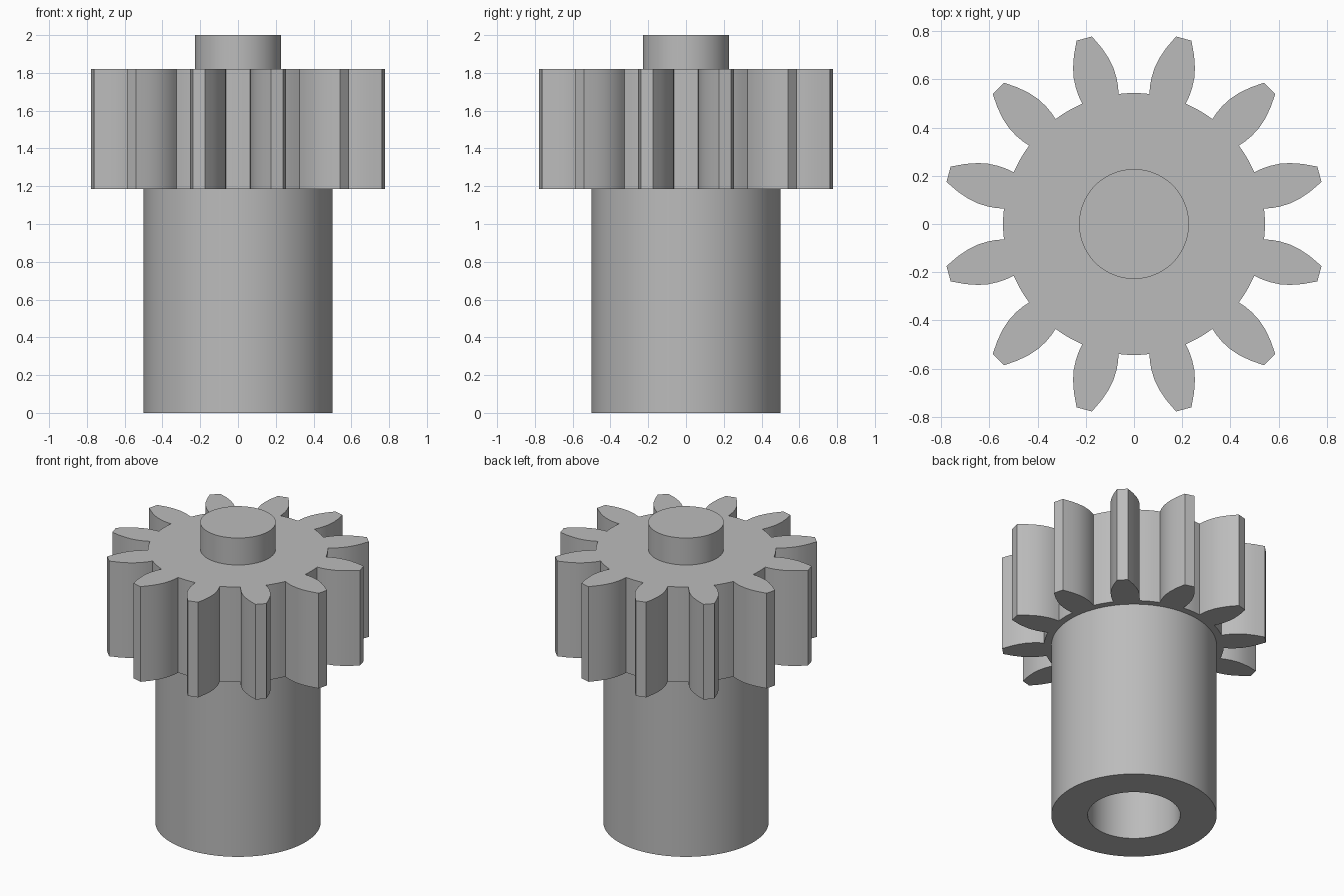
import bpy, bmesh
from math import cos, sin, pi, radians

cube = bpy.data.objects.get("Cube")
if cube:
    bpy.data.objects.remove(cube, do_unlink=True)

steel = bpy.data.materials.new("grey_steel")
steel.use_nodes = True
colour = (0.5, 0.5, 0.5, 1)
steel.diffuse_color = colour
steel.node_tree.nodes["Principled BSDF"].inputs["Base Color"].default_value = colour


def finish(bm, name, angle):
    bmesh.ops.recalc_face_normals(bm, faces=bm.faces)
    mesh = bpy.data.meshes.new(name)
    bm.to_mesh(mesh)
    bm.free()
    mesh.materials.append(steel)
    ob = bpy.data.objects.new(name, mesh)
    bpy.context.collection.objects.link(ob)
    bpy.ops.object.select_all(action="DESELECT")
    ob.select_set(True)
    bpy.context.view_layer.objects.active = ob
    bpy.ops.object.shade_smooth_by_angle(angle=radians(angle))


def lathe(name, profile, sides=96):
    """Spin an (radius, z) profile around z; end rings are capped when radius is 0."""
    bm = bmesh.new()
    verts = [bm.verts.new((r, 0, z)) for r, z in profile]
    edges = [bm.edges.new(pair) for pair in zip(verts, verts[1:])]
    bmesh.ops.spin(bm, geom=verts + edges, cent=(0, 0, 0), axis=(0, 0, 1),
                   angle=2 * pi, steps=sides, use_merge=True)
    bmesh.ops.remove_doubles(bm, verts=bm.verts, dist=1e-5)
    finish(bm, name, 30)


GEAR_BOTTOM, GEAR_TOP = 1.185, 1.82
TEETH = 12

# Sleeve with a blind bore open at the bottom
lathe("sleeve", [(0, 1.18), (0.28, 1.18), (0.28, 0), (0.5, 0), (0.5, GEAR_BOTTOM)])

# Toothed gear: half a tooth flank as (distance out, half width), mirrored
flank = [(0.538, 0.078), (0.57, 0.084), (0.605, 0.087), (0.65, 0.085),
         (0.69, 0.077), (0.74, 0.06), (0.797, 0.033)]
tooth = [(r, -w) for r, w in flank] + [(r, w) for r, w in reversed(flank)]
root = 0.5436
bm = bmesh.new()
outline = []
for i in range(TEETH):
    a = 2 * pi * (i + 0.5) / TEETH
    for r, t in tooth:
        outline.append((r * cos(a) - t * sin(a), r * sin(a) + t * cos(a)))
    gap = a + pi / TEETH
    for step in (-0.05, 0, 0.05):
        outline.append((root * cos(gap + step), root * sin(gap + step)))
base = bm.faces.new([bm.verts.new((x, y, GEAR_BOTTOM)) for x, y in outline])
top = bmesh.ops.extrude_face_region(bm, geom=[base], use_keep_orig=True)
bmesh.ops.translate(bm, vec=(0, 0, GEAR_TOP - GEAR_BOTTOM),
                    verts=[v for v in top["geom"] if isinstance(v, bmesh.types.BMVert)])
finish(bm, "gear", 20)

# Short shaft end above the gear
lathe("shaft_end", [(0.228, GEAR_TOP - 0.02), (0.228, 2), (0, 2)])
